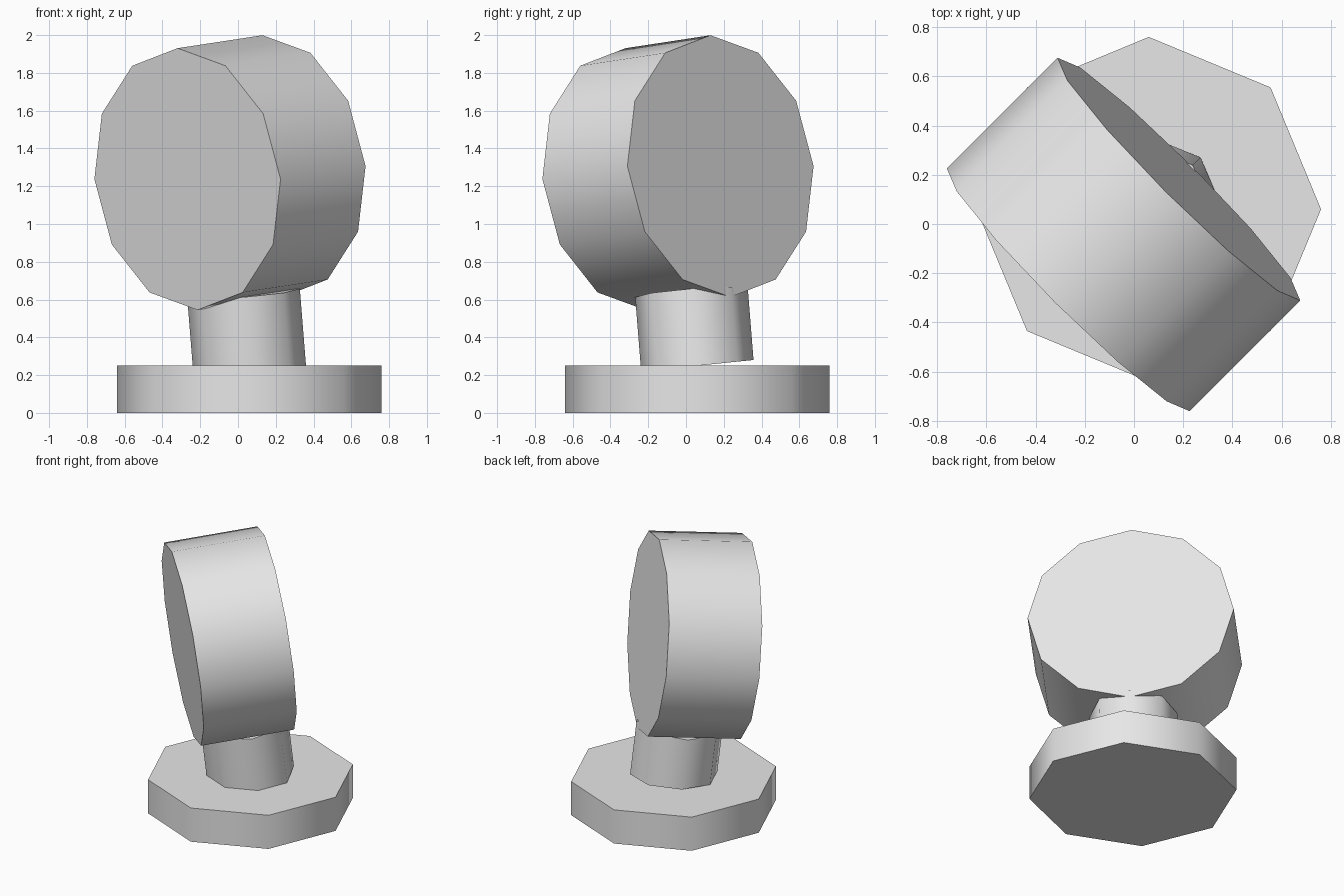
import bpy, bmesh
from math import pi, radians
from mathutils import Matrix, Vector

cube = bpy.data.objects.get("Cube")
if cube:
    bpy.data.objects.remove(cube, do_unlink=True)

grey = bpy.data.materials.new("light_grey")
grey.use_nodes = True
colour = (0.8, 0.8, 0.8, 1)
grey.diffuse_color = colour
grey.node_tree.nodes["Principled BSDF"].inputs["Base Color"].default_value = colour


def cylinder(name, sides, radius, depth, matrix, vertex_rule=None):
    """Capped prism with smooth sides and crisp rims."""
    bm = bmesh.new()
    bmesh.ops.create_cone(bm, cap_ends=True, segments=sides,
                          radius1=radius, radius2=radius, depth=depth)
    if vertex_rule:
        for v in bm.verts:
            vertex_rule(v)
    bm.transform(matrix)
    bmesh.ops.recalc_face_normals(bm, faces=bm.faces)
    mesh = bpy.data.meshes.new(name)
    bm.to_mesh(mesh)
    bm.free()
    mesh.materials.append(grey)
    obj = bpy.data.objects.new(name, mesh)
    bpy.context.collection.objects.link(obj)
    bpy.ops.object.select_all(action="DESELECT")
    obj.select_set(True)
    bpy.context.view_layer.objects.active = obj
    bpy.ops.object.shade_smooth_by_angle(angle=radians(60))
    return obj


# Octagonal foot
CENTRE = 0.06
cylinder("base", 8, 0.7, 0.25, Matrix.Translation((CENTRE, CENTRE, 0.125)))


# Leaning neck, with slanted ends
def lean(v):
    x, y = v.co.x, v.co.y
    v.co.z = 0.385 + 0.075 * (x + y) if v.co.z > 0 else 0.1 * y
    v.co.x -= 0.08 * v.co.z
    v.co.y -= 0.08 * v.co.z


cylinder("neck", 8, 0.3, 0.4, Matrix.Translation((CENTRE, CENTRE, 0.25)), lean)

# Thick twelve-sided disc, facing diagonally and tilted back
axis = Vector((0.45, 0.45, 0.0685)).normalized()
side = Vector((1, -1, 0)).normalized()
up = side.cross(axis)
turn = Matrix((side, up, axis)).transposed().to_4x4()
middle = Matrix.Translation((-0.0425, -0.0425, 1.272))
cylinder("head", 12, 0.697, 0.64, middle @ turn)
